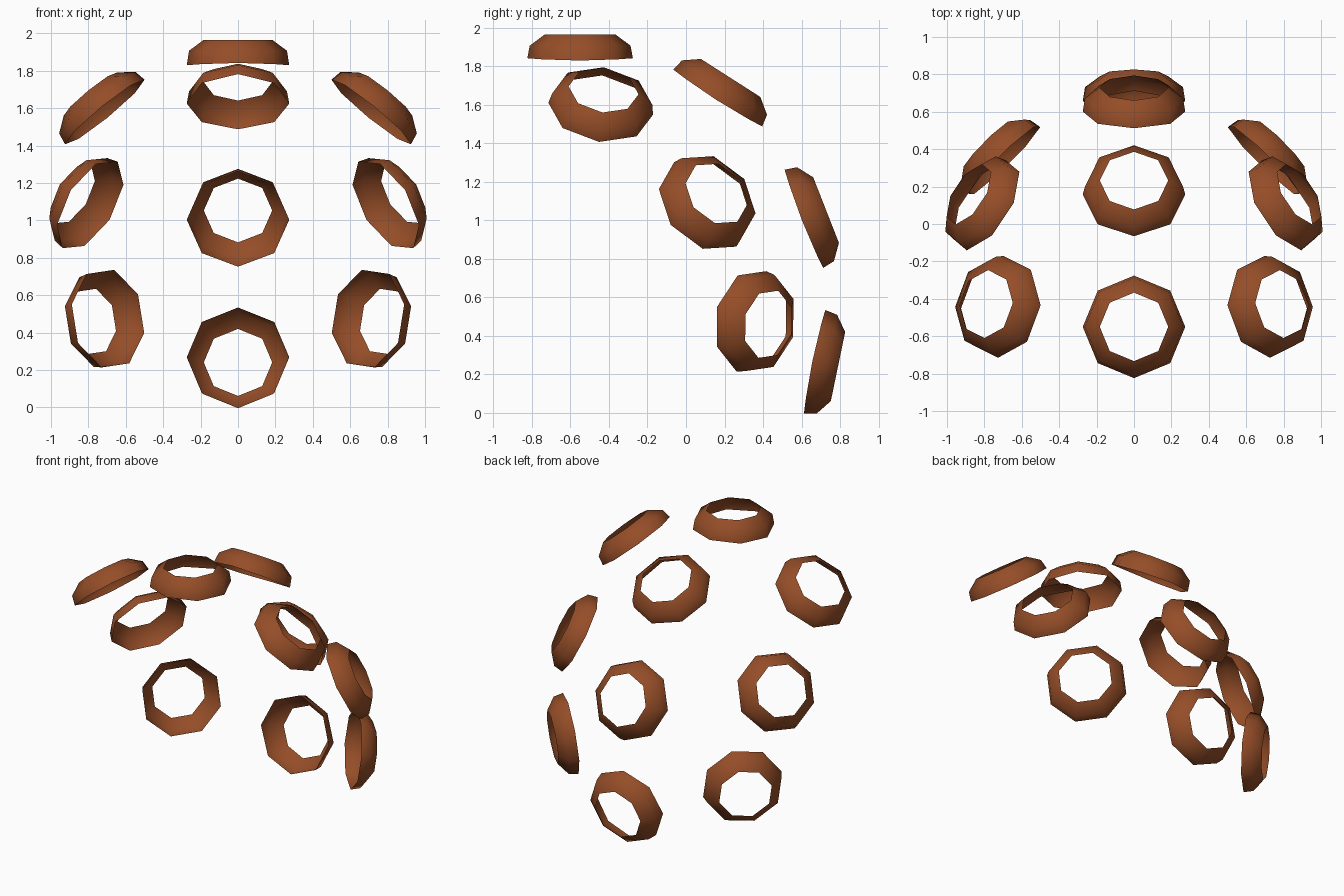
import bpy, bmesh, math
from mathutils import Vector, Matrix

if "Cube" in bpy.data.objects:
    bpy.data.objects.remove(bpy.data.objects["Cube"])

brown = bpy.data.materials.new("rust_brown")
brown.diffuse_color = (0.30, 0.075, 0.021, 1)
brown.use_nodes = True
brown.node_tree.nodes["Principled BSDF"].inputs["Base Color"].default_value = brown.diffuse_color

# Radius and height of each step of a ring, from the wide rim to the opening
PROFILE = [(0.274, 0.0), (0.262, 0.065), (0.183, 0.124)]


def ring(name, centre, axis, spin, offset=0.0, dip=0.0):
    """Octagonal open cup; spin is the direction of its first corner."""
    n = Vector(axis).normalized()
    u = Vector(spin)
    u = (u - n * u.dot(n)).normalized()
    v = n.cross(u)
    bm = bmesh.new()
    loops = []
    for step, (r, h) in enumerate(PROFILE):
        loop = []
        for i in range(8):
            a = math.radians(45 * i + offset)
            drop = dip * math.cos(a) ** 2 if step == 0 else 0
            p = Vector(centre) + u * r * math.cos(a) + v * r * math.sin(a) + n * (h - drop)
            loop.append(bm.verts.new(p))
        loops.append(loop)
    for low, high in zip(loops, loops[1:]):
        for i in range(8):
            j = (i + 1) % 8
            bm.faces.new((low[i], low[j], high[j], high[i]))
    me = bpy.data.meshes.new(name)
    bm.to_mesh(me)
    bm.free()
    me.materials.append(brown)
    me.shade_smooth()
    ob = bpy.data.objects.new(name, me)
    bpy.context.collection.objects.link(ob)
    return ob


# Rings along the middle of the dome: y, z and upward tilt of the axis
for name, y, z, tilt in [("top_ring", -0.55, 1.842, 90),
                         ("upper_back_ring", 0.165, 1.635, 57.4),
                         ("middle_back_ring", 0.612, 1.008, 21.4),
                         ("lower_back_ring", 0.668, 0.266, -11.7)]:
    t = math.radians(tilt)
    ring(name, (0, y, z), (0, math.cos(t), math.sin(t)), (1, 0, 0), dip=0.012)

# Rings on both sides of the dome
for name, c, axis, spin, offset in [
        ("upper_side_ring", (0.712, -0.443, 1.58), (0.63, 0.12, 0.77), (0.014, -0.265, 0.03), 0),
        ("middle_side_ring", (0.79, 0.10, 1.083), (0.755, 0.475, 0.455), (0.105, -0.24, 0.08), 0),
        ("lower_side_ring", (0.695, 0.34, 0.475), (0.7, 0.71, -0.12), (0.03, 0, 0.2), 22.5)]:
    right = ring(name + "_right", c, axis, spin, offset)
    left = right.copy()
    left.data = right.data.copy()
    left.name = name + "_left"
    left.data.transform(Matrix.Scale(-1, 4, (1, 0, 0)))
    left.data.flip_normals()
    bpy.context.collection.objects.link(left)
